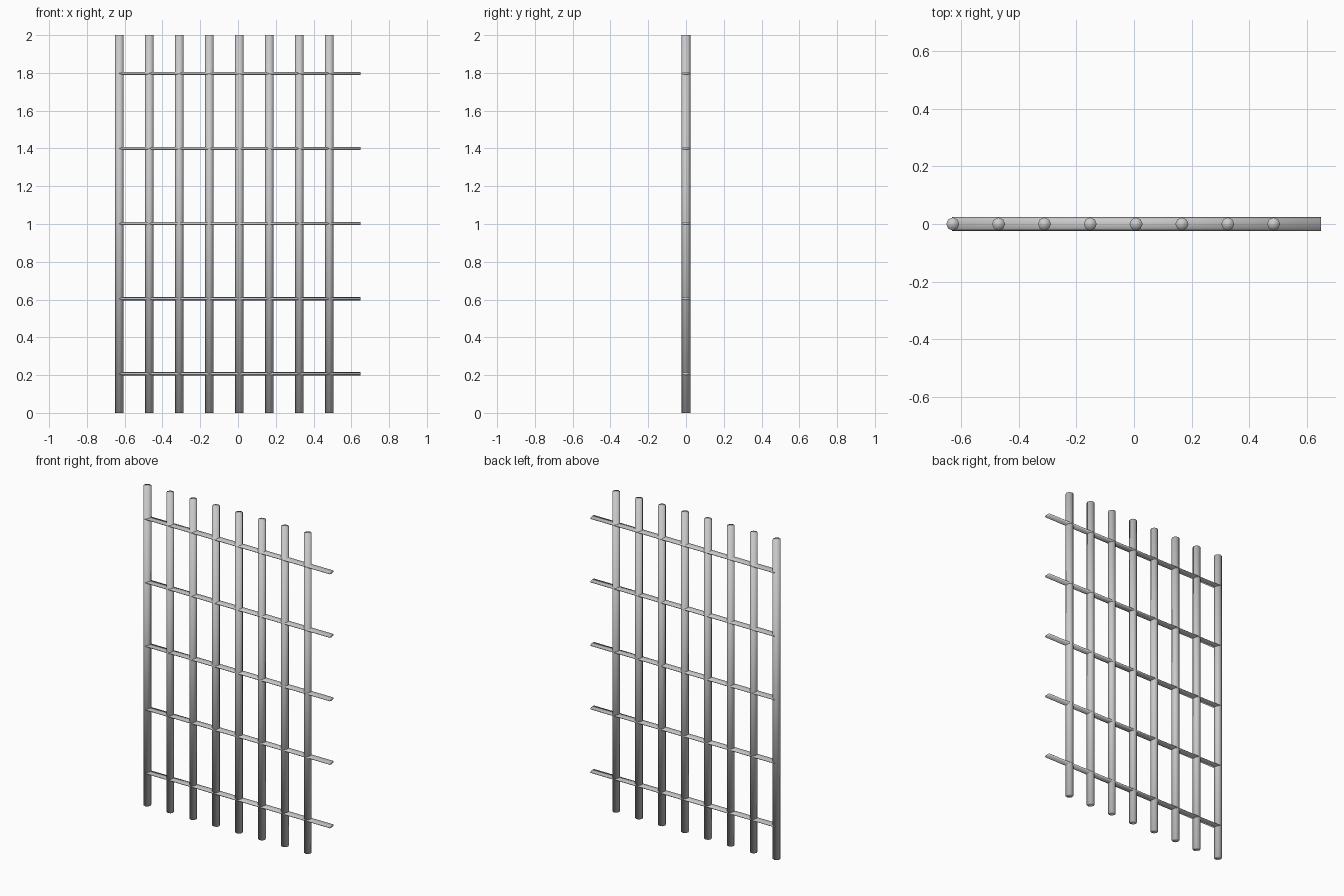
import bpy
from math import pi

if "Cube" in bpy.data.objects:
    bpy.data.objects.remove(bpy.data.objects["Cube"])

BAR_R = 0.0225
FIRST_X, STEP_X = -0.628, 0.1588
FIRST_Z, STEP_Z = 0.207, 0.3975
RAIL_START, RAIL_END = -0.63, 0.6475


def rod(name, radius, length, location, rotation=(0, 0, 0), scale=(1, 1, 1)):
    bpy.ops.mesh.primitive_cylinder_add(vertices=8, radius=radius, depth=length,
                                        location=location, rotation=rotation)
    ob = bpy.context.object
    ob.name = name
    ob.scale = scale
    bpy.ops.object.transform_apply(location=False, rotation=True, scale=True)
    bpy.ops.object.shade_smooth()
    return ob


# Upright round bars
for i in range(8):
    rod(f"upright_bar_{i + 1}", BAR_R, 2.0, (FIRST_X + i * STEP_X, 0, 1.0))

# Flattened cross rails, running past the last bar on the right
for i in range(5):
    rod(f"cross_rail_{i + 1}", 0.0235, RAIL_END - RAIL_START,
        ((RAIL_START + RAIL_END) / 2, 0, FIRST_Z + i * STEP_Z),
        rotation=(0, pi / 2, 0), scale=(0.36, 1, 1))
